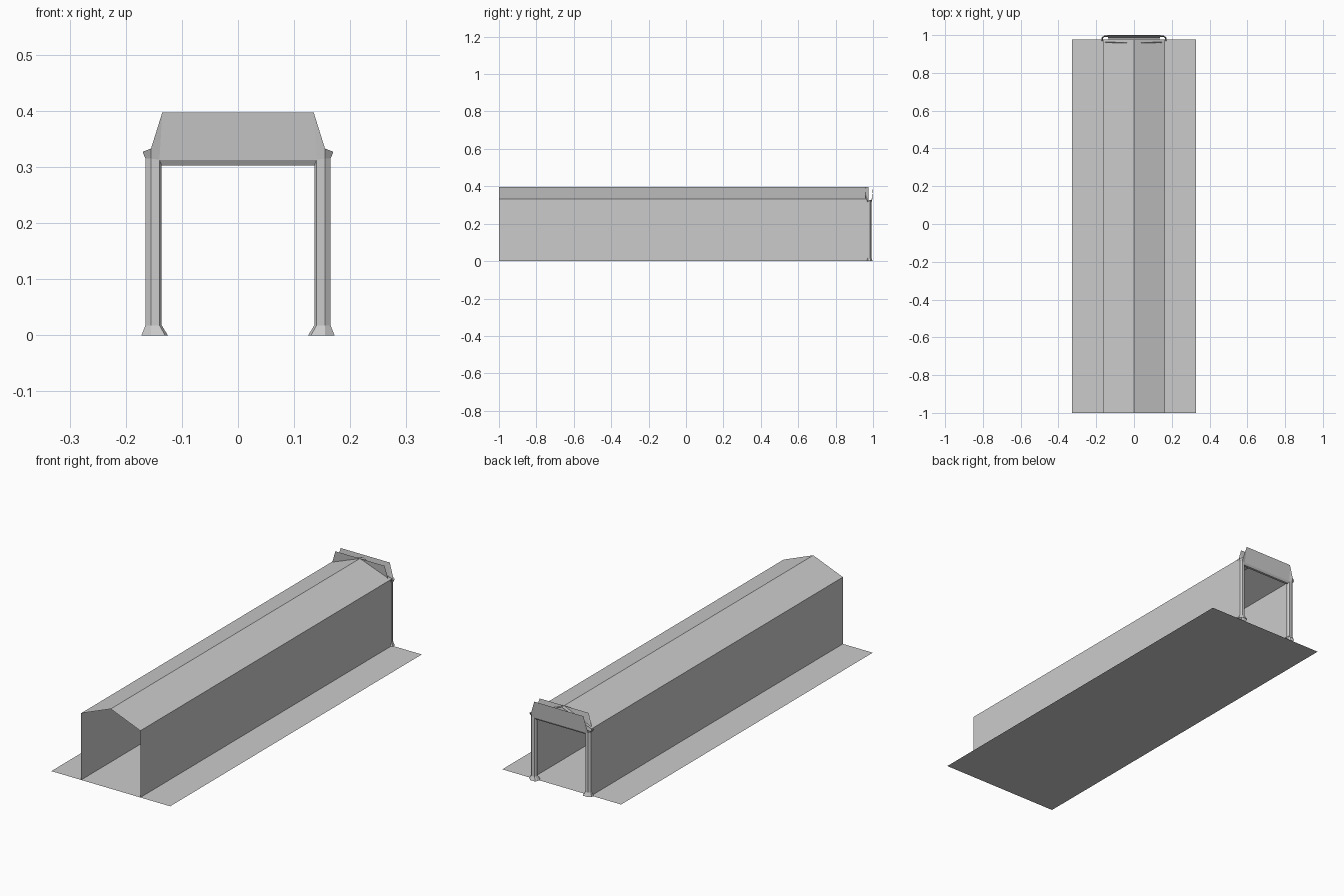
import bpy

cube = bpy.data.objects.get("Cube")
if cube:
    bpy.data.objects.remove(cube, do_unlink=True)

GREY = (0.6, 0.6, 0.6, 1)
mat = bpy.data.materials.new("plain grey")
mat.use_nodes = True
mat.diffuse_color = GREY
mat.node_tree.nodes["Principled BSDF"].inputs["Base Color"].default_value = GREY

FRONT, BACK = -1.0, 0.977      # ends of the corridor
GATE_Y = 0.979                 # centre plane of the gate


def build(name, verts, faces):
    mesh = bpy.data.meshes.new(name)
    mesh.from_pydata(verts, [], faces)
    mesh.materials.append(mat)
    obj = bpy.data.objects.new(name, mesh)
    bpy.context.collection.objects.link(obj)
    return obj


def extrude_strip(name, profile):
    """Sheet running along the corridor from an open (x, z) profile."""
    n = len(profile)
    verts = [(x, y, z) for y in (FRONT, BACK) for x, z in profile]
    faces = [(i, i + 1, n + i + 1, n + i) for i in range(n - 1)]
    return build(name, verts, faces)


# Ground sheet, side walls and pitched roof
extrude_strip("floor", [(-0.327, 0), (0.327, 0)])
for side, name in ((1, "left_wall"), (-1, "right_wall")):
    extrude_strip(name, [(0.163 * side, 0.332), (0.163 * side, 0)][::side])
extrude_strip("roof", [(0.163, 0.332), (0, 0.397), (-0.163, 0.332)][::-1])


# Gate posts: half sections as (x, y, z), mirrored front to back
BASE = [(0.125, 0.008, 0), (0.130, 0.019, 0), (0.155, 0.020, 0), (0.172, 0.008, 0)]
SHAFT = [(0.136, 0.006), (0.140, 0.012), (0.155, 0.012), (0.165, 0.005)]
TOPS = (0.303, 0.313, 0.315, 0.315)
CROWN_TIP, CROWN_MID = (0.170, 0.010, 0.327), (0.155, 0.018, 0.333)
PANEL_TOP = (0.135, 0.021, 0.397)


def ring(half):
    return [(x, -y, z) for x, y, z in half] + [(x, y, z) for x, y, z in half[::-1]]


def post(name, side):
    low = [(x, y, 0.018) for x, y in SHAFT]
    high = [(x, y, z) for (x, y), z in zip(SHAFT, TOPS)]
    verts = ring(BASE) + ring(low) + ring(high)
    faces = [(r + i, r + (i + 1) % 8, r + 8 + (i + 1) % 8, r + 8 + i)
             for r in (0, 8) for i in range(8)]
    # Flared crown and the folded wing that reaches the lintel panel
    for s in (-1, 1):
        k = len(verts)
        verts += [(x, s * y, z) for x, y, z in
                  (high[1], high[2], high[3], CROWN_TIP, CROWN_MID, PANEL_TOP)]
        wings = [(k + 1, k + 2, k + 3, k + 4), (k, k + 1, k + 4, k + 5)]
        faces += wings if s < 0 else [f[::-1] for f in wings]
    k = len(verts)
    faces.append((k - 10, k - 4, k - 3, k - 9))
    if side < 0:
        faces = [f[::-1] for f in faces]
    build(name, [(side * x, GATE_Y + y, z) for x, y, z in verts], faces)


post("gate_left_post", 1)
post("gate_right_post", -1)

# Lintel: two panels leaning apart, joined by a chamfered underside
half = [PANEL_TOP, (0.140, 0.012, 0.313), (0.136, 0.006, 0.303)]
section = ring(half)
verts = [(s * x, GATE_Y + y, z) for s in (-1, 1) for x, y, z in section]
build("gate_lintel", verts, [(i, i + 1, i + 7, i + 6)[::-1] for i in range(5)])
